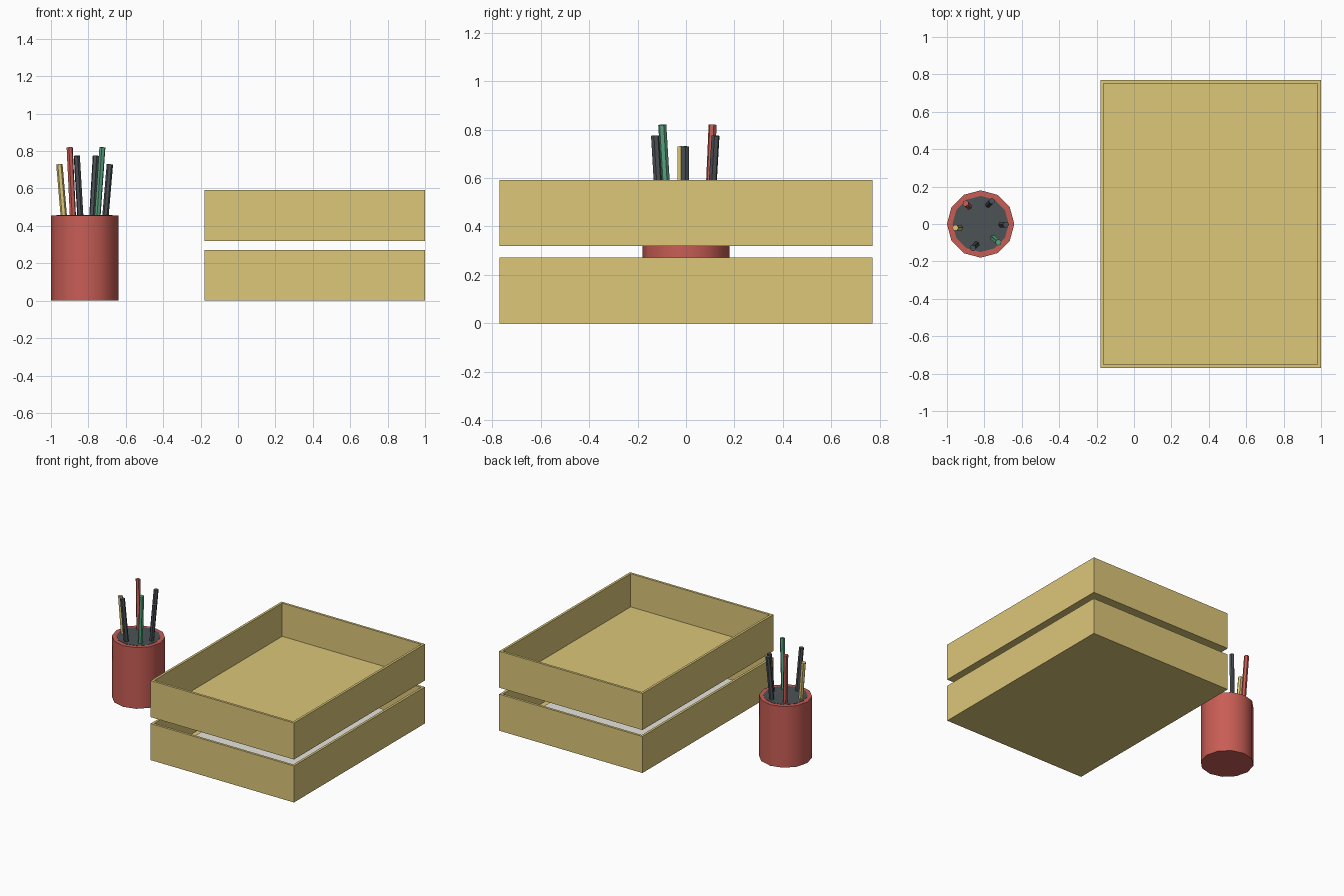
import bpy, bmesh, math
from mathutils import Vector

cube = bpy.data.objects.get("Cube")
if cube:
    bpy.data.objects.remove(cube, do_unlink=True)


def material(name, rgb):
    """Flat material from 0-255 display values, stored as linear."""
    lin = [((c / 255 + 0.055) / 1.055) ** 2.4 for c in rgb] + [1.0]
    mat = bpy.data.materials.new(name)
    mat.use_nodes = True
    mat.diffuse_color = lin
    bsdf = next(n for n in mat.node_tree.nodes if n.type == 'BSDF_PRINCIPLED')
    bsdf.inputs["Base Color"].default_value = lin
    return mat


TAN = material("tan", (220, 199, 121))
RED = material("red", (200, 93, 85))
DARK = material("dark_grey", (76, 82, 86))
GREEN = material("green", (91, 165, 130))
PAPER = material("paper_white", (236, 233, 225))


def finish(name, bm, mat, location=(0, 0, 0)):
    mesh = bpy.data.meshes.new(name)
    bm.to_mesh(mesh)
    bm.free()
    mesh.materials.append(mat)
    ob = bpy.data.objects.new(name, mesh)
    ob.location = location
    bpy.context.collection.objects.link(ob)
    return ob


def box(size):
    """Box standing on its local z = 0."""
    bm = bmesh.new()
    bmesh.ops.create_cube(bm, size=1)
    bmesh.ops.translate(bm, verts=bm.verts, vec=(0, 0, 0.5))
    bmesh.ops.scale(bm, verts=bm.verts, vec=size)
    return bm


def cylinder(radius, height, sides):
    """Cylinder standing on its local z = 0."""
    bm = bmesh.new()
    bmesh.ops.create_cone(bm, cap_ends=True, segments=sides, radius1=radius,
                          radius2=radius, depth=height)
    bmesh.ops.translate(bm, verts=bm.verts, vec=(0, 0, height / 2))
    return bm


def smooth(ob):
    bpy.ops.object.select_all(action='DESELECT')
    ob.select_set(True)
    bpy.context.view_layer.objects.active = ob
    bpy.ops.object.shade_smooth_by_angle(angle=math.radians(40))


# Two stacked letter trays: inset the top face and sink it to the floor
WALL, HEIGHT, TRAY_X = 0.025, 0.272, 0.41
for name, z in (("lower_tray", 0.0), ("upper_tray", 0.32)):
    bm = box((1.18, 1.54, HEIGHT))
    bm.normal_update()
    top = max(bm.faces, key=lambda f: f.calc_center_median().z)
    bmesh.ops.inset_region(bm, faces=[top], thickness=WALL)
    floor = bmesh.ops.extrude_discrete_faces(bm, faces=[top])["faces"][0]
    bmesh.ops.translate(bm, verts=floor.verts, vec=(0, 0, WALL - HEIGHT))
    finish(name, bm, TAN, (TRAY_X, 0, z))

# Paper lying in the lower tray
finish("paper_stack", box((1.0, 1.4, 0.03)), PAPER, (TRAY_X, 0, WALL))

# Pencil cup with a dark inner disc
CUP_X, CUP_H = -0.82, 0.455
smooth(finish("pencil_cup", cylinder(0.18, CUP_H, 12), RED, (CUP_X, 0, 0)))
finish("cup_inside", cylinder(0.15, 0.003, 12), DARK, (CUP_X, 0, CUP_H - 0.001))

# Pencils leaning outward: top point, and point where they meet the cup
pencils = (
    ("tan_pencil", TAN, (-0.955, -0.02, 0.73), (-0.93, -0.02)),
    ("right_dark_pencil", DARK, (-0.685, -0.003, 0.73), (-0.71, -0.003)),
    ("red_pencil", RED, (-0.90, 0.11, 0.82), (-0.882, 0.093)),
    ("front_dark_pencil", DARK, (-0.862, -0.128, 0.775), (-0.842, -0.108)),
    ("back_dark_pencil", DARK, (-0.76, 0.122, 0.775), (-0.78, 0.102)),
    ("green_pencil", GREEN, (-0.725, -0.098, 0.82), (-0.752, -0.075)),
)
for name, mat, tip, foot in pencils:
    base = Vector((*foot, CUP_H - 0.02))
    axis = Vector(tip) - base
    ob = finish(name, cylinder(0.017, axis.length, 6), mat, base)
    ob.rotation_euler = axis.to_track_quat('Z', 'Y').to_euler()
